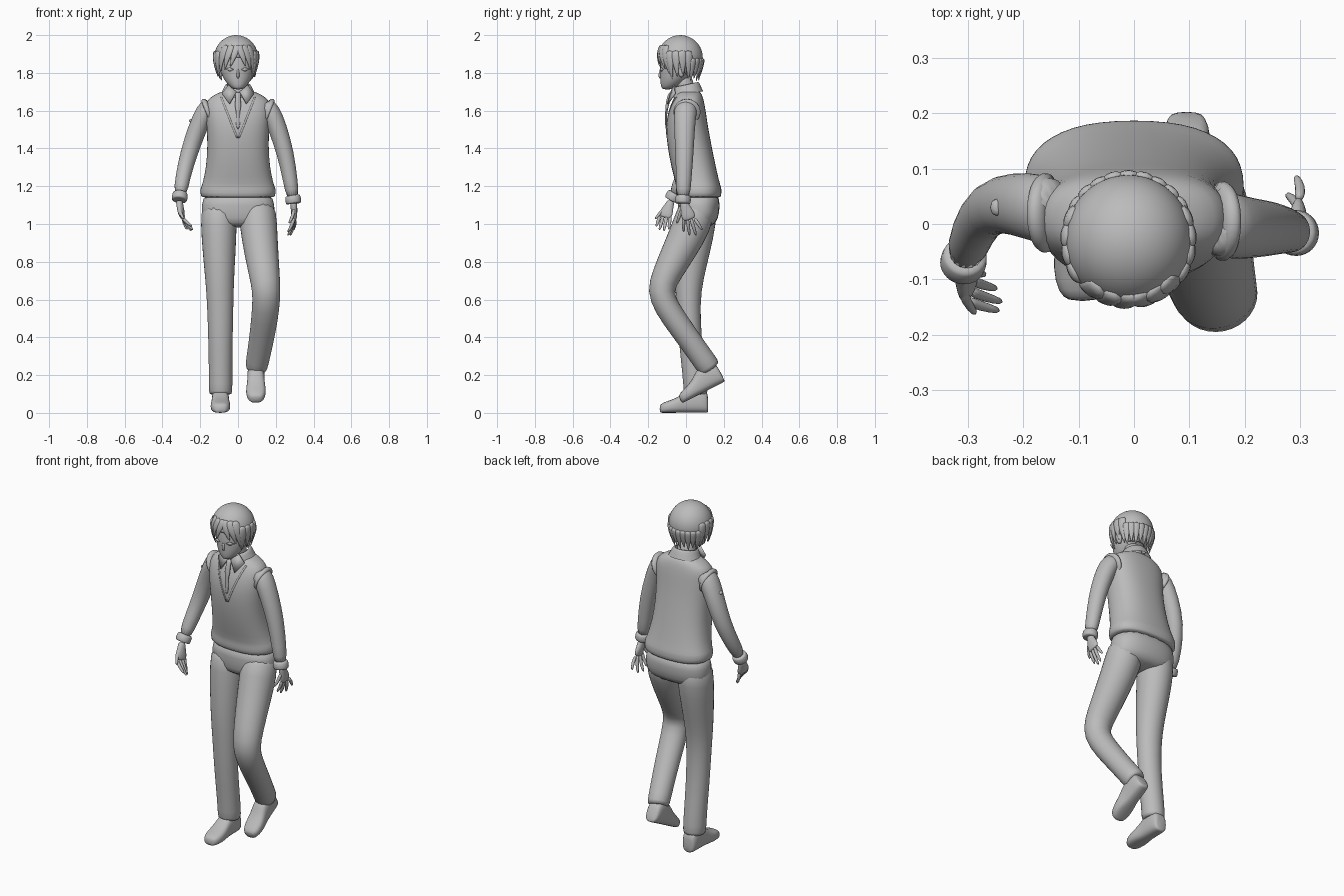
import bpy
import bmesh
from math import sin, cos, pi, radians
from mathutils import Vector, Matrix

if "Cube" in bpy.data.objects:
    bpy.data.objects.remove(bpy.data.objects["Cube"], do_unlink=True)

grey = bpy.data.materials.new("plain grey")
grey.use_nodes = True
grey.diffuse_color = (0.5, 0.5, 0.5, 1)
grey.node_tree.nodes["Principled BSDF"].inputs["Base Color"].default_value = grey.diffuse_color


def finish(name, bm, subdivide=1):
    """Turn a bmesh into a smooth, single-colour object."""
    bmesh.ops.recalc_face_normals(bm, faces=bm.faces)
    mesh = bpy.data.meshes.new(name)
    bm.to_mesh(mesh)
    bm.free()
    mesh.materials.append(grey)
    mesh.shade_smooth()
    obj = bpy.data.objects.new(name, mesh)
    bpy.context.collection.objects.link(obj)
    if subdivide:
        mod = obj.modifiers.new("smooth", 'SUBSURF')
        mod.levels = mod.render_levels = subdivide
    return obj


def loft(name, rings, ref=(1, 0, 0), axis=None, sides=16, power=2.0, caps=True, subdivide=1):
    """Skin rings (x, y, z, radius_u, radius_v); a fixed axis keeps them parallel."""
    bm = bmesh.new()
    centres = [Vector(r[:3]) for r in rings]
    loops = []
    for i, ring in enumerate(rings):
        along = Vector(axis) if axis else centres[min(i + 1, len(rings) - 1)] - centres[max(i - 1, 0)]
        along.normalize()
        u = Vector(ref)
        u = (u - along * u.dot(along)).normalized()
        v = along.cross(u)
        loop = []
        for k in range(sides):
            c, s = cos(2 * pi * k / sides), sin(2 * pi * k / sides)
            c = abs(c) ** (2 / power) * (1 if c > 0 else -1)
            s = abs(s) ** (2 / power) * (1 if s > 0 else -1)
            loop.append(bm.verts.new(centres[i] + u * c * ring[3] + v * s * ring[4]))
        loops.append(loop)
    for a, b in zip(loops, loops[1:]):
        for k in range(sides):
            j = (k + 1) % sides
            bm.faces.new((a[k], a[j], b[j], b[k]))
    if caps:
        bm.faces.new(loops[0])
        bm.faces.new(loops[-1])
    return finish(name, bm, subdivide)


def plate(name, points, thickness):
    """Thin flat flap through the given outline."""
    bm = bmesh.new()
    bm.faces.new([bm.verts.new(p) for p in points])
    obj = finish(name, bm, 0)
    mod = obj.modifiers.new("thickness", 'SOLIDIFY')
    mod.thickness = thickness
    mod.offset = 0
    return obj


UP = (0, 0, 1)

# Vest body, with a raised hem
vest = loft("vest", [
    (0, .068, 1.14, .185, .112), (0, .068, 1.142, .2, .12), (0, .067, 1.19, .202, .122),
    (0, .066, 1.2, .192, .117), (0, .04, 1.3, .169, .119), (0, .017, 1.42, .162, .118),
    (0, .004, 1.52, .167, .112), (0, .005, 1.6, .174, .1), (0, .012, 1.655, .17, .083),
    (0, .015, 1.685, .125, .07), (0, .015, 1.71, .07, .055)], axis=UP, sides=24, power=2.4)

# Raised V-neck trim hugging the vest
for side, label in ((1, "left"), (-1, "right")):
    bm = bmesh.new()
    steps = 12
    rows = []
    for i in range(steps + 1):
        f = i / steps
        x, z = .002 + .088 * f, 1.455 + .225 * f
        rows.append([bm.verts.new((side * (x + dx), -.11 + .05 * f * f, z)) for dx in (-.002, .007)])
    for a, b in zip(rows, rows[1:]):
        bm.faces.new((a[0], a[1], b[1], b[0]))
    trim = finish(label + "_neck_trim", bm, 0)
    wrap = trim.modifiers.new("hug", 'SHRINKWRAP')
    wrap.target = vest
    wrap.offset = .002
    trim.modifiers.new("thickness", 'SOLIDIFY').thickness = .004

# Shirt collar, its points and the tie
loft("neck", [(0, .015, 1.66, .055, .052), (0, -.005, 1.73, .05, .048), (0, -.02, 1.8, .05, .05)], axis=UP)
loft("collar", [
    (0, .003, 1.735, .058, .06), (0, .0, 1.743, .066, .069), (0, .004, 1.71, .083, .08),
    (0, .008, 1.685, .096, .086)], axis=(0, -.22, 1), caps=False)
for side, label in ((1, "left"), (-1, "right")):
    plate(label + "_collar_point", [
        (side * x, y, z) for x, y, z in
        ((.008, -.078, 1.7), (.05, -.062, 1.735), (.085, -.06, 1.69), (.045, -.096, 1.635))], .008)
loft("tie_knot", [(0, -.078, 1.7, .02, .01), (0, -.092, 1.665, .011, .011), (0, -.1, 1.625, .02, .009),
                  (0, -.104, 1.6, .009, .006), (0, -.106, 1.56, .014, .005), (0, -.106, 1.5, .008, .004)])

# Trousers: seat and two legs
loft("trouser_seat", [
    (0, .066, 1.17, .186, .11), (0, .068, 1.1, .195, .113), (.002, .066, 1.03, .196, .108),
    (.002, .058, .98, .17, .085)], axis=UP, sides=20, power=2.4)
loft("right_trouser_leg", [
    (-.1, .062, 1.12, .095, .105), (-.102, .055, 1.0, .098, .107), (-.1, .035, .85, .089, .095),
    (-.097, .015, .7, .077, .076), (-.094, .012, .58, .071, .064), (-.093, .02, .4, .066, .062),
    (-.092, .045, .2, .063, .064), (-.092, .052, .1, .064, .065), (-.092, .052, .097, .056, .058)], axis=UP)
loft("left_trouser_leg", [
    (.1, .07, 1.12, .1, .1), (.107, .035, 1.0, .102, .105), (.122, -.035, .86, .093, .092),
    (.14, -.105, .73, .083, .078), (.151, -.137, .645, .076, .074), (.148, -.105, .56, .074, .068),
    (.133, -.02, .44, .07, .064), (.112, .065, .32, .064, .062),
    (.096, .124, .237, .061, .064), (.095, .126, .234, .052, .055)])

# Shoes: one shape, flat soled, placed twice
for label, spot, pitch in (("right", (-.093, 0, 0), 0), ("left", (.095, .103, .113), radians(27))):
    shoe = loft(label + "_shoe", [
        (0, y, h / 2, w, h / 2) for y, w, h in
        ((.118, .03, .08), (.11, .042, .12), (.06, .047, .14), (.0, .046, .12), (-.03, .05, .09),
         (-.08, .055, .068), (-.125, .045, .054), (-.14, .025, .04))],
        axis=(0, -1, 0), power=2.8)
    shoe.matrix_world = Matrix.Translation(spot) @ Matrix.Rotation(pitch, 4, 'X')

# Sleeves with turned cuffs, and armhole seams
ARMS = {
    "right": [(-.135, .02, 1.635, .05, .06), (-.172, .028, 1.6, .054, .064), (-.214, .038, 1.51, .051, .058),
              (-.262, .034, 1.37, .047, .049), (-.292, -.012, 1.25, .04, .042), (-.308, -.066, 1.145, .037, .036)],
    "left": [(.135, .005, 1.635, .05, .06), (.172, -.004, 1.6, .054, .062), (.21, -.008, 1.51, .051, .056),
             (.253, -.008, 1.37, .046, .049), (.277, -.012, 1.23, .039, .041), (.292, -.016, 1.13, .035, .038)]}
for label, path in ARMS.items():
    loft(label + "_sleeve", path)
    end, before = Vector(path[-1][:3]), Vector(path[-2][:3])
    step = (end - before).normalized()
    loft(label + "_cuff", [(*(end + step * d), r, r) for d, r in
                           ((-.022, .034), (-.02, .042), (.02, .044), (.022, .036), (.022, .03))])
    side = 1 if label == "left" else -1
    loft(label + "_armhole", [(side * x, path[0][1], z, a, b) for x, z, a, b in
                              ((.14, 1.6, .07, .075), (.168, 1.592, .076, .075), (.172, 1.59, .066, .066))],
         ref=UP)
loft("sleeve_badge", [(-.235, .03, 1.55, .012, .02), (-.262, .03, 1.545, .01, .016)], ref=UP, sides=8)

# Hands: palm, four fingers and a thumb
HANDS = {
    "left": ((.295, -.016, 1.125), (.298, .015, 1.035), (0, 1, -.1), (.268, -.05, 1.0),
             ((.262, -.012, .955), (.262, .02, .935), (.275, .055, .935), (.292, .088, .965))),
    "right": ((-.312, -.078, 1.125), (-.298, -.11, 1.045), (.25, 1, 0), (-.285, -.165, 1.025),
              ((-.24, -.158, .985), (-.235, -.142, .965), (-.245, -.118, .96), (-.268, -.092, .968)))}
for label, (wrist, palm, across, thumb, tips) in HANDS.items():
    wrist, palm, across = Vector(wrist), Vector(palm), Vector(across).normalized()
    loft(label + "_palm", [(*wrist, .022, .02), (*wrist.lerp(palm, .35), .024, .018),
                           (*wrist.lerp(palm, .75), .038, .018), (*palm, .037, .014),
                           (*palm.lerp(wrist, -.15), .03, .01)], ref=across, sides=12)
    for i, tip in enumerate(list(tips) + [thumb]):
        tip = Vector(tip)
        root = palm + across * (i - 1.5) * .019 if i < 4 else wrist.lerp(palm, .5) - across * .02
        bend = root.lerp(tip, .5) + Vector((wrist.x, 0, 0)).normalized() * .008
        loft(f"{label}_{'thumb' if i == 4 else 'finger_' + str(i + 1)}",
             [(*root, .011, .011), (*bend, .01, .01), (*tip, .007, .007)], ref=across, sides=8)

# Head, nose, ears and eyes
loft("head", [
    (0, -.1, 1.712, .018, .022), (0, -.09, 1.722, .038, .042), (-.002, -.068, 1.755, .068, .069),
    (-.004, -.047, 1.8, .089, .091), (-.007, -.035, 1.87, .101, .104), (-.01, -.03, 1.94, .085, .09),
    (-.01, -.03, 1.98, .045, .05)], axis=UP, sides=20)
loft("nose", [(0, -.128, 1.83, .006, .006), (0, -.141, 1.782, .009, .012), (0, -.132, 1.77, .006, .006)], sides=8)
for side, label in ((1, "left"), (-1, "right")):
    loft(label + "_ear", [(side * .088 - .006, -.025, z, .014, w) for z, w in
                          ((1.775, .009), (1.8, .02), (1.84, .022), (1.855, .01))], axis=UP, sides=8)
    plate(label + "_eye", [(side * x - .003, -.137 + .33 * (x - .02), z) for x, z in
                           ((.02, 1.818), (.04, 1.828), (.066, 1.82), (.04, 1.808))], .006)

# Hair cap, open over the face
CROWN, SIZE = Vector((-.01, -.03, 1.882)), Vector((.117, .12, .118))
bm = bmesh.new()
bmesh.ops.create_uvsphere(bm, u_segments=32, v_segments=20, radius=1)
hidden = [f for f in bm.faces if f.calc_center_median().z < (-.8 if f.calc_center_median().y > .2 else -.05)]
bmesh.ops.delete(bm, geom=hidden, context='FACES')
for v in bm.verts:
    v.co = CROWN + v.co * SIZE
cap = finish("hair_cap", bm)
cap.modifiers.new("thickness", 'SOLIDIFY').thickness = .012


def lock(name, start, end, top, tip, width):
    """Flat tapering strand over the skull, from one heading to another."""
    rings = []
    for f in (0, .25, .5, .75, 1):
        angle = radians(start + (end - start) * f)
        z = top + (tip - top) * f
        height = min(abs(z - CROWN.z) / SIZE.z, .95)
        reach = (1 - height ** 2) ** .5 if z > CROWN.z else 1 - .22 * height ** 2
        spot = CROWN + Vector((sin(angle) * SIZE.x, -cos(angle) * SIZE.y, 0)) * reach * .99
        rings.append((spot.x, spot.y, z, max(width * (1 - f ** 2), .002), .011 * (1 - f) + .002))
    mid = radians((start + end) / 2)
    loft(name, rings, ref=(cos(mid), sin(mid), 0), sides=8)


# Parted fringe, side strands and nape
for i, (start, end, tip, width) in enumerate((
        (4, -16, 1.83, .022), (-14, -34, 1.815, .024), (-32, -52, 1.8, .026), (8, 26, 1.835, .024),
        (24, 44, 1.815, .026), (40, 58, 1.79, .026))):
    lock(f"fringe_lock_{i + 1}", start, end, 1.95, tip, width)
for side, label in ((1, "left"), (-1, "right")):
    for i in range(4):
        lock(f"{label}_side_lock_{i + 1}", side * (60 + 17 * i), side * (64 + 17 * i),
             1.92, 1.765 + .012 * (i % 3), .026)
for i in range(9):
    lock(f"nape_lock_{i + 1}", 124 + 14 * i, 124 + 14 * i, 1.88, 1.755 + .012 * (i % 2), .022)
